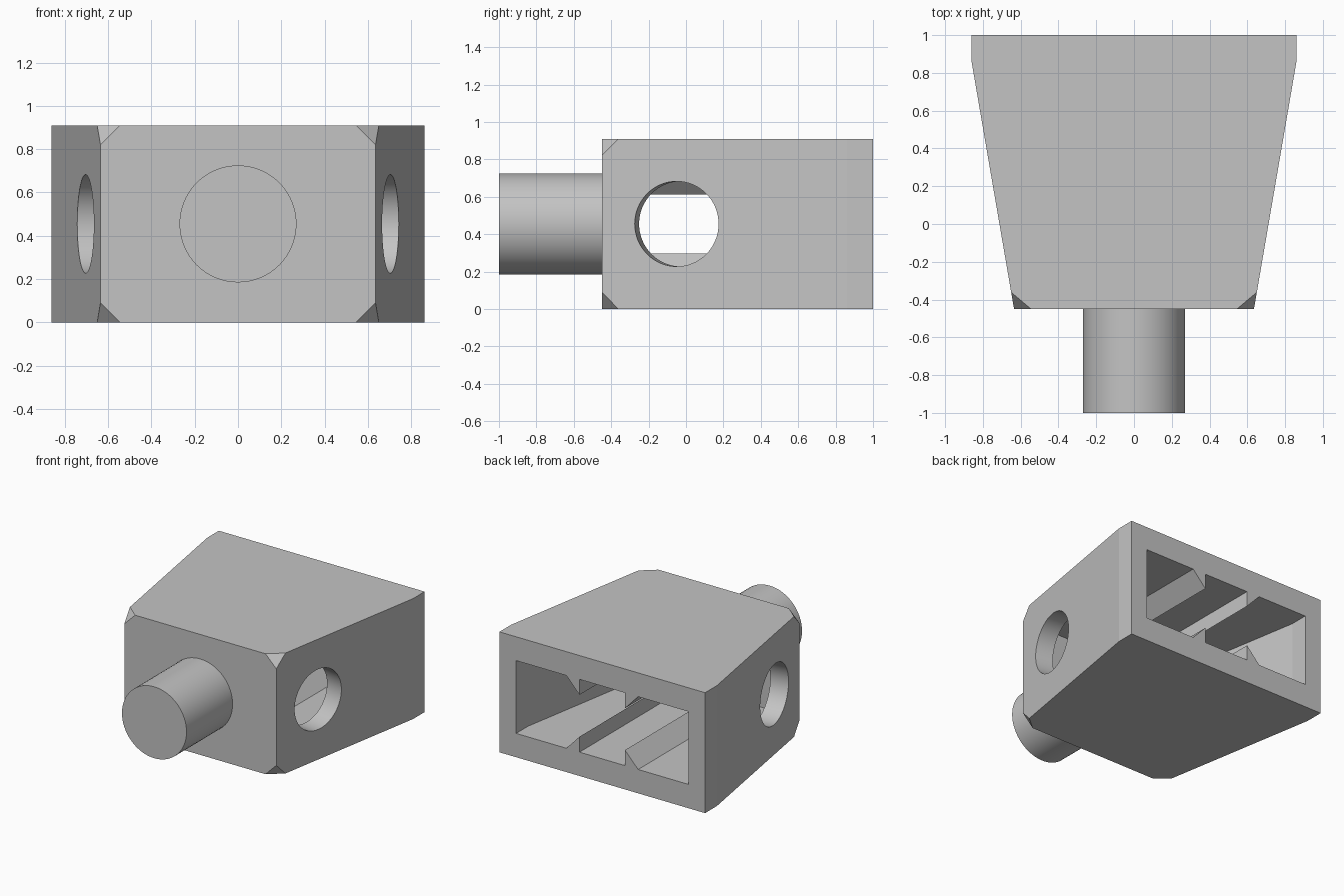
import bpy, bmesh, math
from mathutils import Vector, Matrix

cube = bpy.data.objects.get("Cube")
if cube:
    bpy.data.objects.remove(cube, do_unlink=True)

HEIGHT = 0.91
MID = HEIGHT / 2
FRONT, BEND, BACK = -0.45, 0.86, 1.0
FRONT_X, BACK_X = 0.635, 0.86
SLOPE = (BACK_X - FRONT_X) / (BEND - FRONT)
WALL, FLOOR = 0.14, 0.18
CAVITY_END = -0.31

grey = bpy.data.materials.new("plain grey")
grey.use_nodes = True
colour = (0.55, 0.55, 0.55, 1)
grey.diffuse_color = colour
grey.node_tree.nodes["Principled BSDF"].inputs["Base Color"].default_value = colour


def make_object(name, bm):
    bmesh.ops.recalc_face_normals(bm, faces=bm.faces)
    mesh = bpy.data.meshes.new(name)
    bm.to_mesh(mesh)
    bm.free()
    mesh.materials.append(grey)
    obj = bpy.data.objects.new(name, mesh)
    bpy.context.collection.objects.link(obj)
    return obj


def prism(points, direction):
    """Extrude a flat outline along a direction."""
    bm = bmesh.new()
    face = bm.faces.new([bm.verts.new(p) for p in points])
    out = bmesh.ops.extrude_face_region(bm, geom=[face], use_keep_orig=True)
    moved = [v for v in out["geom"] if isinstance(v, bmesh.types.BMVert)]
    bmesh.ops.translate(bm, verts=moved, vec=direction)
    return bm


def tapered_block(half, z0, z1):
    """Symmetric plan outline from (x, y) stations, extruded upwards."""
    points = [(x, y, z0) for x, y in half] + [(-x, y, z0) for x, y in reversed(half)]
    return prism(points, Vector((0, 0, z1 - z0)))


def cylinder(radius, depth, matrix):
    bm = bmesh.new()
    bmesh.ops.create_cone(bm, cap_ends=True, segments=64, radius1=radius,
                          radius2=radius, depth=depth, matrix=matrix)
    return bm


def cut(target, cutter):
    cutter.hide_render = True
    mod = target.modifiers.new("cut", 'BOOLEAN')
    mod.operation = 'DIFFERENCE'
    mod.solver = 'EXACT'
    mod.object = cutter
    bpy.context.view_layer.objects.active = target
    bpy.ops.object.modifier_apply(modifier=mod.name)
    bpy.data.objects.remove(cutter, do_unlink=True)


def smooth(obj):
    bpy.ops.object.select_all(action='DESELECT')
    obj.select_set(True)
    bpy.context.view_layer.objects.active = obj
    bpy.ops.object.shade_smooth_by_angle(angle=math.radians(8))


# Tapered housing with its four front corners clipped
bm = tapered_block([(FRONT_X, FRONT), (BACK_X, BEND), (BACK_X, BACK)], 0, HEIGHT)
corners = [v for v in bm.verts if v.co.y < FRONT + 0.01]
bmesh.ops.bevel(bm, geom=corners, offset=0.09, segments=1, affect='VERTICES')
housing = make_object("housing", bm)

# Hollow interior, open at the back
inner = BACK_X - WALL
end_x = inner - SLOPE * (BEND - CAVITY_END)
cut(housing, make_object("cavity_cutter", tapered_block(
    [(end_x, CAVITY_END), (inner, BEND), (inner, BACK + 0.1)], FLOOR, HEIGHT - FLOOR)))

# Round hole square to each sloping side wall
hole_y = -0.05
hole_x = FRONT_X + SLOPE * (hole_y - FRONT)
for side in (1, -1):
    normal = Vector((side, -SLOPE, 0)).normalized()
    turn = normal.to_track_quat('Z', 'Y').to_matrix().to_4x4()
    place = Matrix.Translation((side * hole_x, hole_y, MID)) @ turn
    cut(housing, make_object("hole_cutter", cylinder(0.2275, 0.36, place)))
smooth(housing)

# Wedge rails along the floor and ceiling of the interior
for side, x_name in ((1, "left"), (-1, "right")):
    for z, up, z_name in ((FLOOR, 1, "lower"), (HEIGHT - FLOOR, -1, "upper")):
        profile = [(side * 0.19, CAVITY_END, z),
                   (side * 0.30, CAVITY_END, z),
                   (side * 0.19, CAVITY_END, z + up * 0.117)]
        make_object(f"{z_name}_{x_name}_rail",
                    prism(profile, Vector((0, BACK - CAVITY_END, 0))))

# Front peg
peg_place = Matrix.Translation((0, (FRONT - 1) / 2, MID)) @ Matrix.Rotation(math.pi / 2, 4, 'X')
smooth(make_object("peg", cylinder(0.27, 1 + FRONT, peg_place)))
